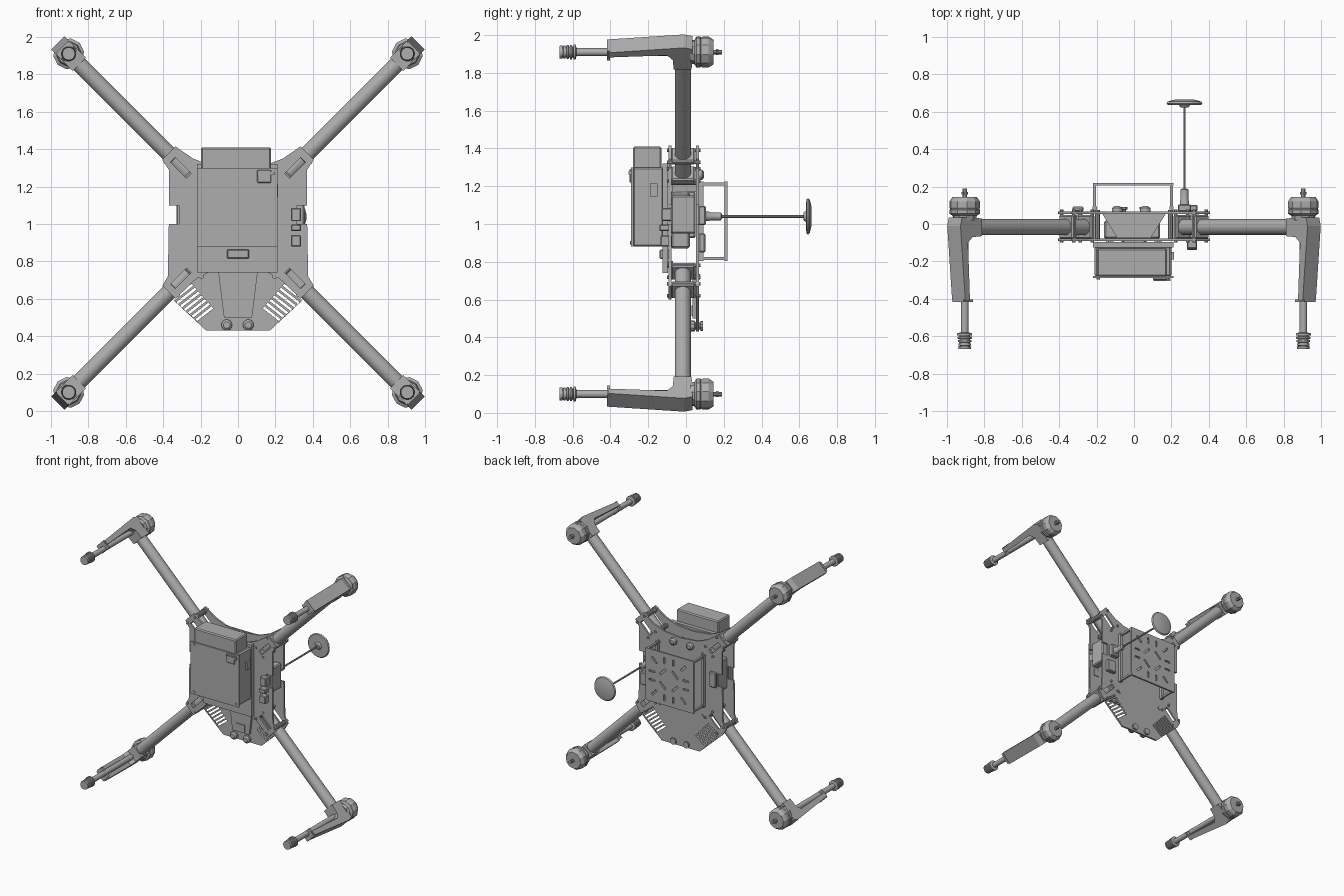
import bpy, bmesh, math
from mathutils import Matrix, Vector

if "Cube" in bpy.data.objects:
    bpy.data.objects.remove(bpy.data.objects["Cube"])

GREY = (0.42, 0.42, 0.42, 1)
grey = bpy.data.materials.new("plain_grey")
grey.use_nodes = True
grey.diffuse_color = GREY
grey.node_tree.nodes["Principled BSDF"].inputs["Base Color"].default_value = GREY
ID = Matrix.Identity(4)


def finish(name, bm, M=ID, smooth=False):
    bmesh.ops.recalc_face_normals(bm, faces=bm.faces)
    bm.transform(M)
    me = bpy.data.meshes.new(name)
    bm.to_mesh(me)
    bm.free()
    ob = bpy.data.objects.new(name, me)
    bpy.context.collection.objects.link(ob)
    me.materials.append(grey)
    if smooth:
        bpy.ops.object.select_all(action='DESELECT')
        ob.select_set(True)
        bpy.context.view_layer.objects.active = ob
        bpy.ops.object.shade_smooth_by_angle(angle=math.radians(35))
    return ob


def add_box(bm, centre, size, angle=0):
    M = (Matrix.Translation(centre) @ Matrix.Rotation(angle, 4, 'Y')
         @ Matrix.Diagonal((*size, 1)))
    bmesh.ops.create_cube(bm, size=1, matrix=M)


def box(name, centre, size, M=ID, bevel=0, angle=0):
    bm = bmesh.new()
    add_box(bm, centre, size, angle)
    if bevel:
        bmesh.ops.bevel(bm, geom=bm.edges[:], offset=bevel, segments=1, affect='EDGES')
    return finish(name, bm, M)


def prism(name, points, push, M=ID):
    bm = bmesh.new()
    face = bm.faces.new([bm.verts.new(p) for p in points])
    ext = bmesh.ops.extrude_face_region(bm, geom=[face])["geom"]
    bmesh.ops.translate(bm, vec=push, verts=[g for g in ext if isinstance(g, bmesh.types.BMVert)])
    return finish(name, bm, M)


def lathe(name, profile, sides, M=ID, smooth=True):
    """Closed turned shape about the y axis from (radius, y) pairs."""
    bm = bmesh.new()
    rings = []
    for r, y in profile:
        rings.append([bm.verts.new((r * math.cos(a), y, r * math.sin(a)))
                      for a in (math.tau * (i + .5) / sides for i in range(sides))])
    for a, b in zip(rings, rings[1:]):
        for i in range(sides):
            j = (i + 1) % sides
            bm.faces.new((a[i], a[j], b[j], b[i]))
    bm.faces.new(rings[0])
    bm.faces.new(rings[-1])
    return finish(name, bm, M, smooth)


def cut(ob, slots):
    """Cut box slots (centre, size, angle) through an object."""
    bm = bmesh.new()
    for s in slots:
        add_box(bm, *s)
    cutter = finish("slot_cutter", bm)
    cutter.hide_render = True
    mod = ob.modifiers.new("slots", 'BOOLEAN')
    mod.operation, mod.solver, mod.object = 'DIFFERENCE', 'EXACT', cutter
    dg = bpy.context.evaluated_depsgraph_get()
    me = bpy.data.meshes.new_from_object(ob.evaluated_get(dg))
    ob.modifiers.clear()
    ob.data = me
    bpy.data.objects.remove(cutter)


def at(x, y, z):
    return Matrix.Translation((x, y, z))


# Main plates: right half outlines, mirrored
upper = [(0, 1.30), (.15, 1.315), (.24, 1.35), (.335, 1.415), (.405, 1.345), (.37, 1.29),
         (.37, 1.1), (.315, 1.1), (.315, 1.0), (.37, 1.0), (.375, .72), (.405, .67)]
front_tail = [(.335, .6), (.22, .71), (.1, .77), (0, .78)]
rear_tail = [(.375, .62), (.17, .43), (0, .43)]


def plate(name, half, y):
    outline = half + [(-x, z) for x, z in half[-2:0:-1]]
    return prism(name, [(x, y, z) for x, z in outline], (0, .014, 0))


front_plate = plate("front_plate", upper + front_tail, -.092)
rear_plate = plate("rear_plate", upper + rear_tail, .054)

arm_slots, vents = [], []
for sx in (-1, 1):
    for sz in (-1, 1):
        arm_slots.append(((sx * .305, 0, 1.005 + sz * .295), (.12, .4, .035), -sx * sz * math.pi / 4))
    for i in range(7):
        t = i / 6
        vents.append(((sx * (.295 - .115 * t), 0, .635 - .115 * t),
                      (.13 - .02 * t, .4, .014), sx * math.radians(38)))
cut(front_plate, arm_slots)
cut(rear_plate, arm_slots + vents)

# Four arms, each with clamps, motor and landing leg
for sx in (-1, 1):
    for sz in (-1, 1):
        a = math.atan2(sz, sx)
        c, s = math.cos(a), math.sin(a)
        M = Matrix(((c, 0, -s, 0), (0, 1, 0, 0), (s, 0, c, 1.005), (0, 0, 0, 1)))
        turn = at(0, -.017, 0) @ Matrix.Rotation(-math.pi / 2, 4, 'Z')
        lathe("arm_tube", [(.043, .34), (.043, 1.24)], 20, M @ turn)
        for r in (.36, .5):
            box("arm_clamp", (r, -.015, 0), (.035, .128, .105), M, .008)
            for t in (-.045, .045):
                lathe("clamp_bolt", [(.01, -.1), (.01, .078)], 8, M @ at(r, 0, t), False)
        # motor mount and tapered leg
        prism("leg_blade", [(1.2, .03, -.05), (1.35, .035, -.05), (1.362, -.01, -.05),
                            (1.325, -.41, -.05), (1.29, -.41, -.05), (1.305, -.1, -.05),
                            (1.27, -.07, -.05), (1.2, -.065, -.05)], (0, 0, .1), M)
        box("leg_collar", (1.295, -.41, 0), (.07, .015, .085), M)
        Mm = M @ at(1.28, 0, 0)
        lathe("leg_rod", [(.021, -.6), (.021, -.05)], 16, Mm)
        foot = [(.024, -.58)]
        for i in range(4):
            y = -.585 - i * .018
            foot += [(.041 - .002 * i, y), (.041 - .002 * i, y - .01), (.029, y - .012), (.029, y - .017)]
        lathe("ribbed_foot", foot + [(.036, -.655), (.034, -.669)], 16, Mm)
        lathe("motor", [(.06, .02), (.066, .045), (.083, .055), (.083, .075), (.078, .08),
                        (.083, .088), (.083, .12), (.066, .145)], 10, Mm, False)
        lathe("motor_shaft", [(.012, .14), (.012, .19)], 10, Mm)
        box("shaft_pin", (0, .165, 0), (.035, .012, .012), Mm)

# Front battery case with cap, cradle flanges and clip
box("battery_case", (-.005, -.2, 1.09), (.41, .165, .42), bevel=.01)
box("battery_cap", (-.01, -.205, 1.34), (.375, .15, .14), bevel=.008)
box("cradle_front_flange", (-.005, -.284, 1.09), (.43, .012, .42))
box("cradle_back_flange", (-.005, -.11, 1.03), (.43, .03, .58))
box("case_clip", (.14, -.292, 1.255), (.075, .014, .07), bevel=.004)
box("clip_lever", (.15, -.298, 1.27), (.09, .012, .018))
box("case_side_latch", (.205, -.17, 1.18), (.02, .04, .07))
for x in (-.19, .18):
    for z in (.9, 1.28):
        lathe("case_screw", [(.01, -.296), (.01, -.28)], 8, at(x, 0, z), False)

# Core electronics between the plates
box("core_box", (-.01, -.03, 1.02), (.3, .1, .3), bevel=.01)
prism("core_wedge", [(-.17, .055, 1.17), (.17, .055, 1.17), (.09, -.075, 1.17), (-.09, -.075, 1.17)],
      (0, 0, .06))
box("lower_connector", (0, -.11, .84), (.12, .06, .05), bevel=.006)
for x in (-.05, .05):
    lathe("connector_peg", [(.018, -.12), (.018, -.07)], 10, at(x, 0, .785))
for x in (-.13, .13):
    box("board_cross", (x, -.094, .835), (.04, .006, .012))
    box("board_cross", (x, -.094, .835), (.012, .006, .04))
    for z in (1.22, .72):
        lathe("plate_spacer", [(.014, -.09), (.014, .075)], 10, at(x * 1.5, 0, z))
for z, h, y in ((1.05, .07, -.1), (.98, .035, -.11), (.91, .06, -.105)):
    box("side_port", (.31, y, z), (.055, .06, h), bevel=.005)
box("side_module", (.325, -.015, 1.05), (.06, .13, .2), bevel=.008)
box("side_module", (-.29, -.015, 1.05), (.05, .13, .25), bevel=.008)

# Tail cover and bolts
prism("tail_cover", [(-.11, .035, .78), (.11, .035, .78), (.075, .035, .5), (-.075, .035, .5)],
      (0, .02, 0))
box("tail_window", (0, .032, .54), (.08, .008, .055))
for x in (-.06, .055):
    lathe("tail_bolt", [(.018, .015), (.03, .025), (.03, .045), (.018, .05),
                        (.018, .075), (.026, .078), (.026, .09)], 10, at(x, 0, .46), False)

# Rear payload frame: slotted plate on four posts with base rails
frame_plate = box("payload_plate", (-.005, .212, 1.015), (.43, .014, .42))
holes = []
for sx in (-1, 1):
    for sz in (-1, 1):
        holes += [((sx * .055, .212, 1.015 + sz * .055), (.07, .1, .016), sx * sz * math.pi / 4),
                  ((sx * .13, .212, 1.015 + sz * .13), (.06, .1, .016), -sx * sz * math.pi / 4),
                  ((sx * .15, .212, 1.015 + sz * .035), (.05, .1, .014), 0),
                  ((sx * .04, .212, 1.015 + sz * .15), (.014, .1, .05), 0)]
cut(frame_plate, holes)
for x in (-.21, .2):
    box("base_rail", (x, .08, 1.015), (.022, .025, .42))
    for z in (.817, 1.213):
        box("frame_post", (x, .14, z), (.016, .14, .016))
for x in (-.09, .06):
    lathe("rear_knob", [(.03, .065), (.028, .085), (.016, .095)], 12, at(x, 0, 1.26))

# Disc antenna on a mast, with its bracket
Ma = at(.27, 0, 1.04)
box("antenna_bracket", (.27, .085, 1.045), (.07, .04, .1), bevel=.006)
lathe("antenna_socket", [(.026, .09), (.026, .12), (.021, .13), (.021, .185), (.012, .19)], 12, Ma)
lathe("antenna_mast", [(.007, .18), (.007, .63)], 10, Ma)
lathe("antenna_disc", [(.02, .622), (.03, .635), (.09, .637), (.097, .645),
                       (.09, .655), (.05, .665)], 24, Ma)
box("rear_module", (.3, .085, .9), (.08, .035, .1), bevel=.006)
box("rear_module", (-.3, .08, 1.05), (.06, .025, .12), bevel=.006)
